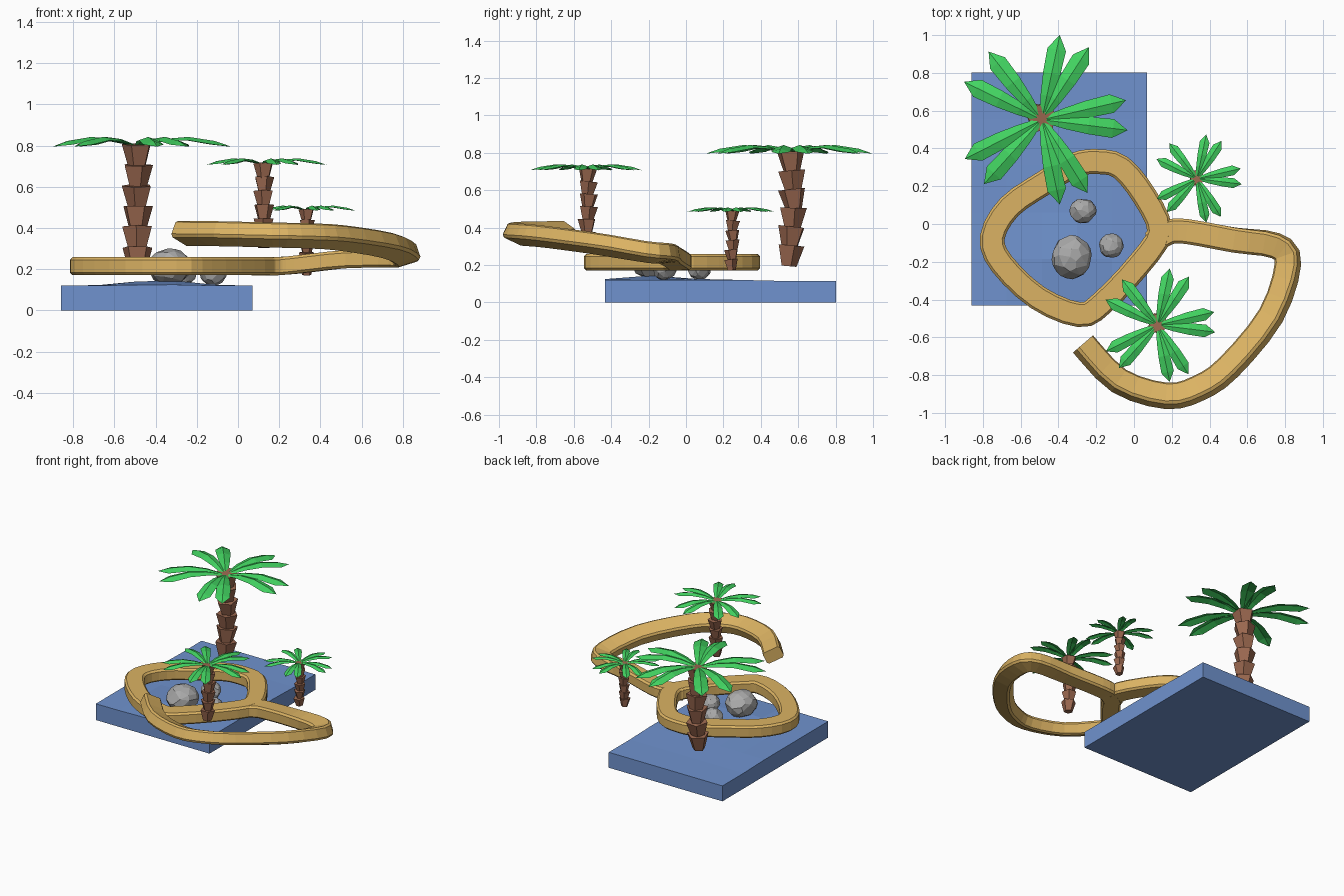
import bpy, bmesh, math, random
from mathutils import Vector, Matrix

if "Cube" in bpy.data.objects:
    bpy.data.objects.remove(bpy.data.objects["Cube"])

random.seed(4)


def material(name, rgb):
    m = bpy.data.materials.new(name)
    m.diffuse_color = (*rgb, 1)
    m.use_nodes = True
    m.node_tree.nodes["Principled BSDF"].inputs["Base Color"].default_value = m.diffuse_color
    return m


BLUE = material("water_blue", (0.16, 0.29, 0.62))
SAND = material("sand_tan", (0.71, 0.45, 0.125))
GREEN = material("leaf_green", (0.055, 0.66, 0.12))
BROWN = material("trunk_brown", (0.33, 0.14, 0.08))
GREY = material("rock_grey", (0.40, 0.40, 0.40))


def finish(bm, name, mat, fix=True):
    if fix:
        bmesh.ops.recalc_face_normals(bm, faces=bm.faces)
    me = bpy.data.meshes.new(name)
    bm.to_mesh(me)
    bm.free()
    me.materials.append(mat)
    ob = bpy.data.objects.new(name, me)
    bpy.context.collection.objects.link(ob)
    return ob


# Blue slab with a gently raised, faceted top
bm = bmesh.new()
bmesh.ops.create_cube(bm, size=1)
bmesh.ops.scale(bm, vec=(0.93, 1.235, 0.12), verts=bm.verts)
bmesh.ops.translate(bm, vec=(-0.395, 0.185, 0.06), verts=bm.verts)
top = [f for f in bm.faces if f.normal.z > 0.9]
bmesh.ops.subdivide_edges(bm, edges=list(top[0].edges), cuts=4, use_grid_fill=True)
for v in bm.verts:
    if v.co.z > 0.1:
        d2 = (v.co.x + 0.38) ** 2 + (v.co.y + 0.18) ** 2
        v.co.z += 0.028 * math.exp(-d2 / 0.04) - 0.006 * (v.co.y > 0.5)
finish(bm, "water_slab", BLUE)


# Track: chamfered rectangular section swept along a smooth path
def smooth_path(pts, closed, steps=3):
    n, out = len(pts), []
    pts = [Vector(p) for p in pts]
    for i in range(n if closed else n - 1):
        if closed:
            p = [pts[(i + k) % n] for k in (-1, 0, 1, 2)]
        else:
            p = [pts[min(max(i + k, 0), n - 1)] for k in (-1, 0, 1, 2)]
        for s in range(steps):
            t = s / steps
            out.append(0.5 * (2 * p[1] + (p[2] - p[0]) * t
                              + (2 * p[0] - 5 * p[1] + 4 * p[2] - p[3]) * t * t
                              + (3 * p[1] - p[0] - 3 * p[2] + p[3]) * t ** 3))
    if not closed:
        out.append(pts[-1])
    return out


def track(name, pts, closed, bank):
    path = smooth_path(pts, closed)
    n = len(path)
    bm = bmesh.new()
    rings = []
    for i, p in enumerate(path):
        if closed:
            t = path[(i + 1) % n] - path[i - 1]
        else:
            t = path[min(i + 1, n - 1)] - path[max(i - 1, 0)]
        side = Vector((-t.y, t.x, 0)).normalized()
        th = bank(i / n)
        a, b, c = 0.066 - 0.008 * math.sin(th), 0.044, 0.013
        u = side * math.cos(th) + Vector((0, 0, math.sin(th)))
        w = -side * math.sin(th) + Vector((0, 0, math.cos(th)))
        prof = [(a, b - c), (a - c, b), (c - a, b), (-a, b - c),
                (-a, c - b), (c - a, -b), (a - c, -b), (a, c - b)]
        rings.append([bm.verts.new(p + u * x + w * z) for x, z in prof])
    for i in range(n if closed else n - 1):
        r, s = rings[i], rings[(i + 1) % n]
        for k in range(8):
            m = (k + 1) % 8
            bm.faces.new((r[k], r[m], s[m], s[k]))
    if not closed:
        bm.faces.new(rings[0])
        bm.faces.new(rings[-1])
    finish(bm, name, SAND)


loop = [(0.135, -0.04), (0.03, -0.21), (-0.17, -0.42), (-0.29, -0.48), (-0.51, -0.39),
        (-0.70, -0.21), (-0.75, -0.07), (-0.66, 0.09), (-0.48, 0.215), (-0.32, 0.31),
        (-0.2, 0.33), (-0.07, 0.30), (0.06, 0.14)]
track("lower_loop_track", [(x, y, 0.215) for x, y in loop], True, lambda t: 0)

ramp = [(0.10, -0.10, 0.214), (0.18, -0.045, 0.215), (0.28, -0.04, 0.222), (0.53, -0.085, 0.25),
        (0.75, -0.115, 0.262), (0.815, -0.21, 0.27), (0.725, -0.485, 0.315), (0.5, -0.76, 0.352),
        (0.34, -0.87, 0.362), (0.17, -0.91, 0.366), (-0.08, -0.83, 0.372), (-0.27, -0.635, 0.374)]
track("rising_track", ramp, False,
      lambda t: math.radians(25) * min(max((t - 0.25) / 0.25, 0), 1))


# Rocks: faceted balls with five and six sided faces
def rock(name, loc, size):
    src = bmesh.new()
    bmesh.ops.create_icosphere(src, subdivisions=2, radius=1)
    pts = [f.calc_center_median().normalized() for f in src.faces]
    src.free()
    bm = bmesh.new()
    rot = Matrix.Rotation(random.uniform(0, 6), 3, Vector((1, 0.4, 0.7)).normalized())
    for p in pts[::2] + pts[1::6]:
        bm.verts.new(rot @ p)
    bmesh.ops.convex_hull(bm, input=bm.verts)
    bmesh.ops.dissolve_limit(bm, angle_limit=math.radians(12), verts=bm.verts, edges=bm.edges)
    bmesh.ops.scale(bm, vec=size, verts=bm.verts)
    bmesh.ops.translate(bm, vec=loc, verts=bm.verts)
    finish(bm, name, GREY)


rock("large_rock", (-0.33, -0.175, 0.21), (0.108, 0.118, 0.092))
rock("back_rock", (-0.27, 0.07, 0.185), (0.072, 0.068, 0.065))
rock("side_rock", (-0.12, -0.115, 0.18), (0.066, 0.066, 0.06))


# Palms: stacked flaring trunk pieces and five pairs of ridged leaves
LEAVES = [78, 57, 13, -7, -58, -78, -132, -153, 154, 128]


def palm(name, x, y, z0, s):
    base = Vector((x, y, z0))
    bm = bmesh.new()
    n, h = 6, 0.6 / 6
    for i in range(n):
        z = i * h
        lean = 0.02 * math.sin(math.pi * i / n)
        tilt = (Matrix.Rotation(random.uniform(-0.13, 0.13), 4, 'X')
                @ Matrix.Rotation(i * 0.55, 4, 'Z'))
        res = bmesh.ops.create_cone(bm, cap_ends=True, segments=5, radius1=0.044,
                                    radius2=0.076, depth=h * 1.12)
        bmesh.ops.transform(bm, matrix=Matrix.Translation((0, lean, z + h / 2)) @ tilt,
                            verts=res["verts"])
    bmesh.ops.transform(bm, matrix=Matrix.Translation(base) @ Matrix.Scale(s, 4), verts=bm.verts)
    finish(bm, name + "_trunk", BROWN)

    bm = bmesh.new()
    sections = [(0.0, 0.012, 0.6), (0.13, 0.034, 0.632), (0.25, 0.046, 0.642), (0.38, 0.05, 0.622)]
    for a in LEAVES:
        rot = Matrix.Rotation(math.radians(a), 3, 'Z')

        def vert(px, py, pz):
            return bm.verts.new(base + s * (rot @ Vector((px, py, pz))))

        rows = [(vert(r, -w, z - w * 0.35), vert(r, 0, z), vert(r, w, z - w * 0.35))
                for r, w, z in sections]
        tip = vert(0.458, 0, 0.595)
        for p, q in zip(rows, rows[1:]):
            bm.faces.new((p[0], q[0], q[1], p[1]))
            bm.faces.new((p[1], q[1], q[2], p[2]))
        last = rows[-1]
        bm.faces.new((last[0], tip, last[1]))
        bm.faces.new((last[1], tip, last[2]))
    finish(bm, name + "_leaves", GREEN, fix=False)


palm("large_palm", -0.488, 0.552, 0.2, 1.0)
palm("front_palm", 0.125, -0.535, 0.308, 0.67)
palm("small_palm", 0.333, 0.24, 0.175, 0.52)
